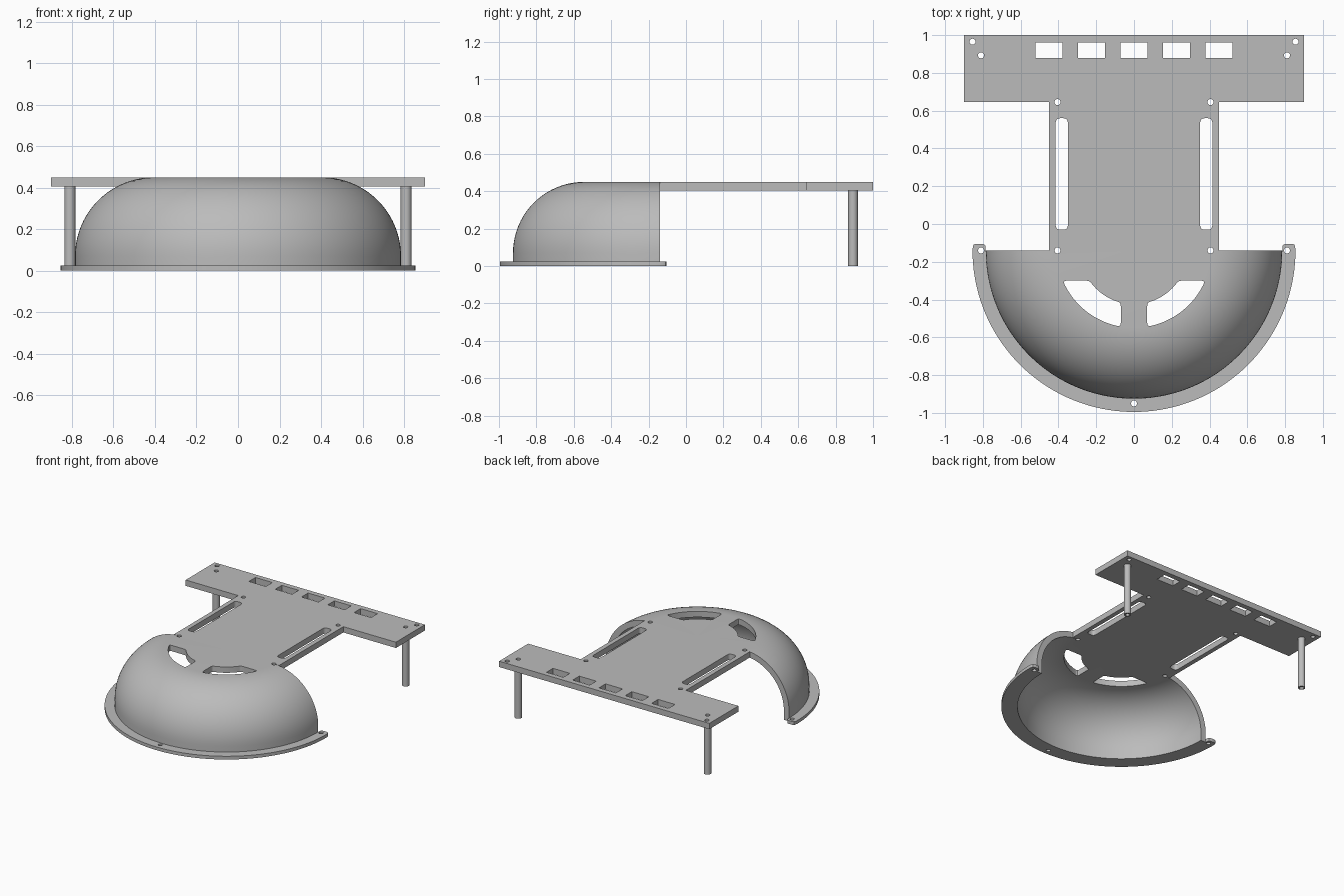
import bpy, bmesh
from math import sin, cos, asin, acos, pi, radians
from mathutils import Vector

if "Cube" in bpy.data.objects:
    bpy.data.objects.remove(bpy.data.objects["Cube"])

CY = -0.14             # centre line of the half dome
TOP, UNDER = 0.45, 0.405
BASE = 0.025           # flange thickness
HOLE = 0.016

grey = bpy.data.materials.new("plain grey")
grey.use_nodes = True
grey.diffuse_color = (0.5, 0.5, 0.5, 1)
grey.node_tree.nodes["Principled BSDF"].inputs["Base Color"].default_value = (0.5, 0.5, 0.5, 1)


def arc(r, a, b, n, cx=0.0, cy=CY):
    """Points on an arc; angle zero points to the front (-y)."""
    return [(cx + r * sin(a + (b - a) * i / n), cy - r * cos(a + (b - a) * i / n))
            for i in range(n + 1)]


def circle(x, y, r, n=24):
    return arc(r, 0, 2 * pi, n, x, y)[:-1]


def rect(x0, y0, x1, y1):
    return [(x0, y0), (x1, y0), (x1, y1), (x0, y1)]


def rounded(pts, r):
    """Round every corner of an outline."""
    out = []
    for i, p in enumerate(pts):
        p, a, b = Vector(p), Vector(pts[i - 1]), Vector(pts[(i + 1) % len(pts)])
        ra, rb = (min(r, (q - p).length * 0.45) for q in (a, b))
        a, b = p + (a - p).normalized() * ra, p + (b - p).normalized() * rb
        for k in range(5):
            t = k / 4
            out.append(tuple(a * (1 - t) ** 2 + p * (2 * t * (1 - t)) + b * t * t))
    return out


def mirror(pts):
    return [(-x, y) for x, y in reversed(pts)]


def make_object(name, bm):
    bmesh.ops.recalc_face_normals(bm, faces=bm.faces)
    mesh = bpy.data.meshes.new(name)
    bm.to_mesh(mesh)
    bm.free()
    mesh.materials.append(grey)
    ob = bpy.data.objects.new(name, mesh)
    bpy.context.collection.objects.link(ob)
    return ob


def prism(name, outlines, z0, z1):
    """Extrude flat outlines from z0 to z1."""
    bm = bmesh.new()
    for pts in outlines:
        face = bm.faces.new([bm.verts.new((x, y, z0)) for x, y in pts])
        new = bmesh.ops.extrude_face_region(bm, geom=[face])["geom"]
        bmesh.ops.translate(bm, vec=(0, 0, z1 - z0),
                            verts=[v for v in new if isinstance(v, bmesh.types.BMVert)])
    return make_object(name, bm)


def combine(ob, other, operation):
    mod = ob.modifiers.new("combine", "BOOLEAN")
    mod.operation, mod.solver, mod.object = operation, "EXACT", other
    deps = bpy.context.evaluated_depsgraph_get()
    mesh = bpy.data.meshes.new_from_object(ob.evaluated_get(deps))
    ob.modifiers.clear()
    ob.data = mesh
    bpy.data.objects.remove(other)


# Half dome: a thick wall section turned through half a circle
bend, r_out, r_in = 0.405, 0.38, 0.335
zc = TOP - r_out
outer = [(bend + r_out * cos(i * pi / 40), zc + r_out * sin(i * pi / 40)) for i in range(21)]
inner = [(bend + r_in * cos(i * pi / 40), zc + r_in * sin(i * pi / 40)) for i in range(21)]
section = ([(bend + r_out, BASE)] + outer + [(0, TOP), (0, UNDER)]
           + inner[::-1] + [(bend + r_in, BASE)])
bm = bmesh.new()
face = bm.faces.new([bm.verts.new((-r, CY, z)) for r, z in section])
bmesh.ops.spin(bm, geom=[face] + face.edges[:] + face.verts[:], cent=(0, CY, 0),
               axis=(0, 0, 1), angle=pi, steps=80, use_duplicate=False)
bmesh.ops.remove_doubles(bm, verts=bm.verts, dist=0.0001)
shell = make_object("dome_and_deck", bm)

# T-shaped deck joined to the dome
half = [(0.45, CY), (0.45, 0.645), (0.9, 0.645), (0.9, 1.0)]
deck = prism("deck", [half + mirror(half)], UNDER, TOP)
combine(shell, deck, "UNION")

# Openings in the deck and dome
slot = rounded(rect(0.35, -0.03, 0.415, 0.56), 0.025)
ro, ri, gap, back = 0.41, 0.285, 0.07, 0.16
vent = rounded(arc(ro, asin(gap / ro), acos(back / ro), 8)
               + arc(ri, acos(back / ri), asin(gap / ri), 8), 0.02)
cuts = [slot, mirror(slot), vent, mirror(vent)]
cuts += [rect(x - 0.0725, 0.88, x + 0.0725, 0.96) for x in (-0.45, -0.225, 0, 0.225, 0.45)]
for s in (-1, 1):
    cuts += [circle(s * x, y, HOLE) for x, y in
             ((0.855, 0.965), (0.81, 0.893), (0.405, 0.645), (0.405, CY))]
combine(shell, prism("cutter", cuts, 0.3, 0.6), "DIFFERENCE")

# Base flange with a small tab at each end
tab = [(0.853, -0.12), (0.849, -0.11), (0.84, -0.105), (0.8, -0.105),
       (0.79, -0.11), (0.785, -0.12), (0.785, CY)]
flange = prism("base_flange", [arc(0.855, -pi / 2, pi / 2, 80) + tab
                               + arc(0.74, pi / 2, -pi / 2, 80) + mirror(tab)], 0, BASE)
bolts = [circle(x, y, HOLE) for x, y in ((-0.81, CY), (0.81, CY), (0, -0.95))]
combine(flange, prism("cutter", bolts, -0.1, 0.1), "DIFFERENCE")

# Hollow rear legs
parts = [shell, flange]
for name, s in (("left_leg", 1), ("right_leg", -1)):
    leg = prism(name, [circle(s * 0.81, 0.893, 0.026, 32)], 0, UNDER)
    bore = prism("cutter", [circle(s * 0.81, 0.893, HOLE)], -0.1, 0.6)
    combine(leg, bore, "DIFFERENCE")
    parts.append(leg)

bpy.ops.object.select_all(action="DESELECT")
for ob in parts:
    ob.select_set(True)
bpy.context.view_layer.objects.active = shell
bpy.ops.object.shade_smooth_by_angle(angle=radians(30))
